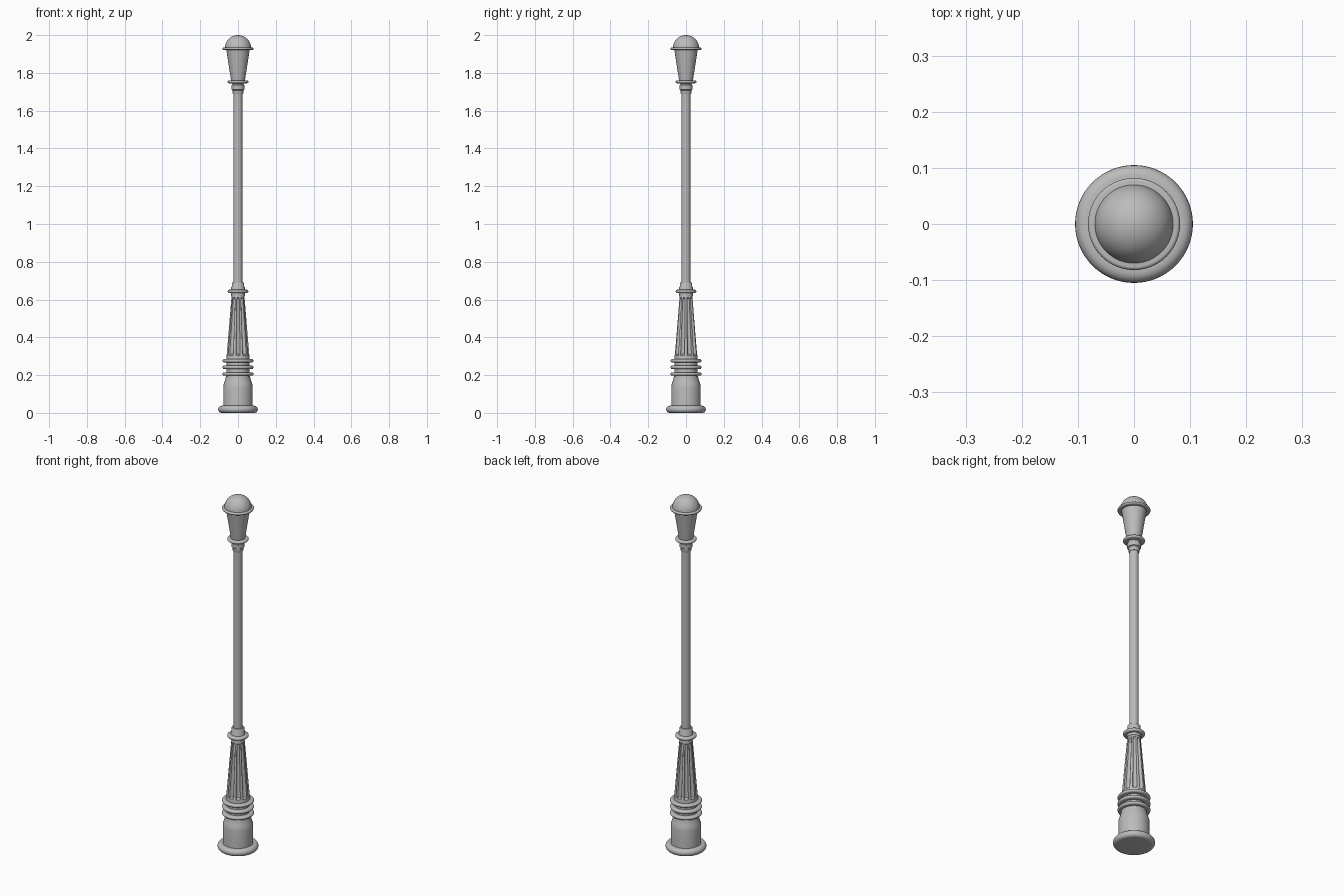
import bpy, bmesh
from math import sin, cos, pi, sqrt, radians

cube = bpy.data.objects.get("Cube")
if cube:
    bpy.data.objects.remove(cube, do_unlink=True)

grey = bpy.data.materials.new("cast_metal_grey")
grey.use_nodes = True
colour = (0.5, 0.5, 0.5, 1)
grey.diffuse_color = colour
grey.node_tree.nodes["Principled BSDF"].inputs["Base Color"].default_value = colour

SIDES = 64


def loft(name, rings, sides=SIDES):
    """Skin a stack of rings, each a function of angle giving radius, at a height."""
    bm = bmesh.new()
    loops = []
    for radius, z in rings:
        loop = []
        for i in range(sides):
            a = 2 * pi * i / sides - pi / 2
            r = radius(a + pi / 2) if callable(radius) else radius
            loop.append(bm.verts.new((r * cos(a), r * sin(a), z)))
        loops.append(loop)
    for low, high in zip(loops, loops[1:]):
        for i in range(sides):
            j = (i + 1) % sides
            bm.faces.new((low[i], low[j], high[j], high[i]))
    bm.faces.new(loops[0][::-1])
    bm.faces.new(loops[-1])
    mesh = bpy.data.meshes.new(name)
    bm.to_mesh(mesh)
    bm.free()
    obj = bpy.data.objects.new(name, mesh)
    bpy.context.collection.objects.link(obj)
    mesh.materials.append(grey)
    bpy.ops.object.select_all(action="DESELECT")
    obj.select_set(True)
    bpy.context.view_layer.objects.active = obj
    bpy.ops.object.shade_smooth_by_angle(angle=radians(35))
    return obj


def bead(name, radius, z, half):
    """Disc with a fully rounded rim."""
    arc = [(-pi / 2 + pi * k / 10) for k in range(11)]
    return loft(name, [(radius - half + half * cos(t), z + half * sin(t)) for t in arc])


# Foot and pedestal
bead("foot", 0.105, 0.019, 0.019)
loft("pedestal", [(0.078, 0.03), (0.078, 0.135), (0.076, 0.15), (0.071, 0.165),
                  (0.066, 0.18), (0.064, 0.195)])

# Banded neck
loft("neck", [(0.06, 0.19), (0.06, 0.285)])
for n in range(3):
    bead(f"neck_ring_{n + 1}", 0.082, 0.206 + 0.035 * n, 0.009)

# Fluted shaft with rounded grooves that stop short of both ends
FLUTES, LOW, HIGH = 10, 0.28, 0.63


def fluted(z, depth):
    base = 0.062 + (0.033 - 0.062) * (z - LOW) / (HIGH - LOW)

    def radius(a):
        u = (a * FLUTES / (2 * pi) + 0.5) % 1 - 0.5
        groove = sqrt(max(0, 1 - (u / 0.3) ** 2))
        return base * (1 - depth * groove)
    return radius, z


loft("fluted_shaft", [fluted(LOW, 0), fluted(0.305, 0), fluted(0.312, 0.2),
                      fluted(0.603, 0.2), fluted(0.61, 0), fluted(HIGH, 0)], FLUTES * 20)

# Lower collar, pole and upper collar
bead("lower_collar_ring", 0.055, 0.643, 0.009)
loft("lower_collar", [(0.036, 0.62), (0.036, 0.665), (0.033, 0.67), (0.033, 0.685), (0.03, 0.69)])
loft("pole", [(0.0235, 0.68), (0.0235, 1.70)])
loft("upper_collar", [(0.026, 1.688), (0.028, 1.692), (0.028, 1.708), (0.034, 1.712),
                      (0.034, 1.735), (0.03, 1.738), (0.03, 1.77)])
bead("upper_collar_ring", 0.055, 1.753, 0.008)

# Lamp head: tapered body, rim and dome
loft("lamp_body", [(0.036, 1.755), (0.063, 1.93)])
bead("lamp_rim", 0.082, 1.928, 0.006)
loft("lamp_dome", [(0.07 * cos(t), 1.93 + 0.07 * sin(t))
                   for t in [pi / 2 * k / 16 for k in range(16)]] + [(0.001, 2.0)])
